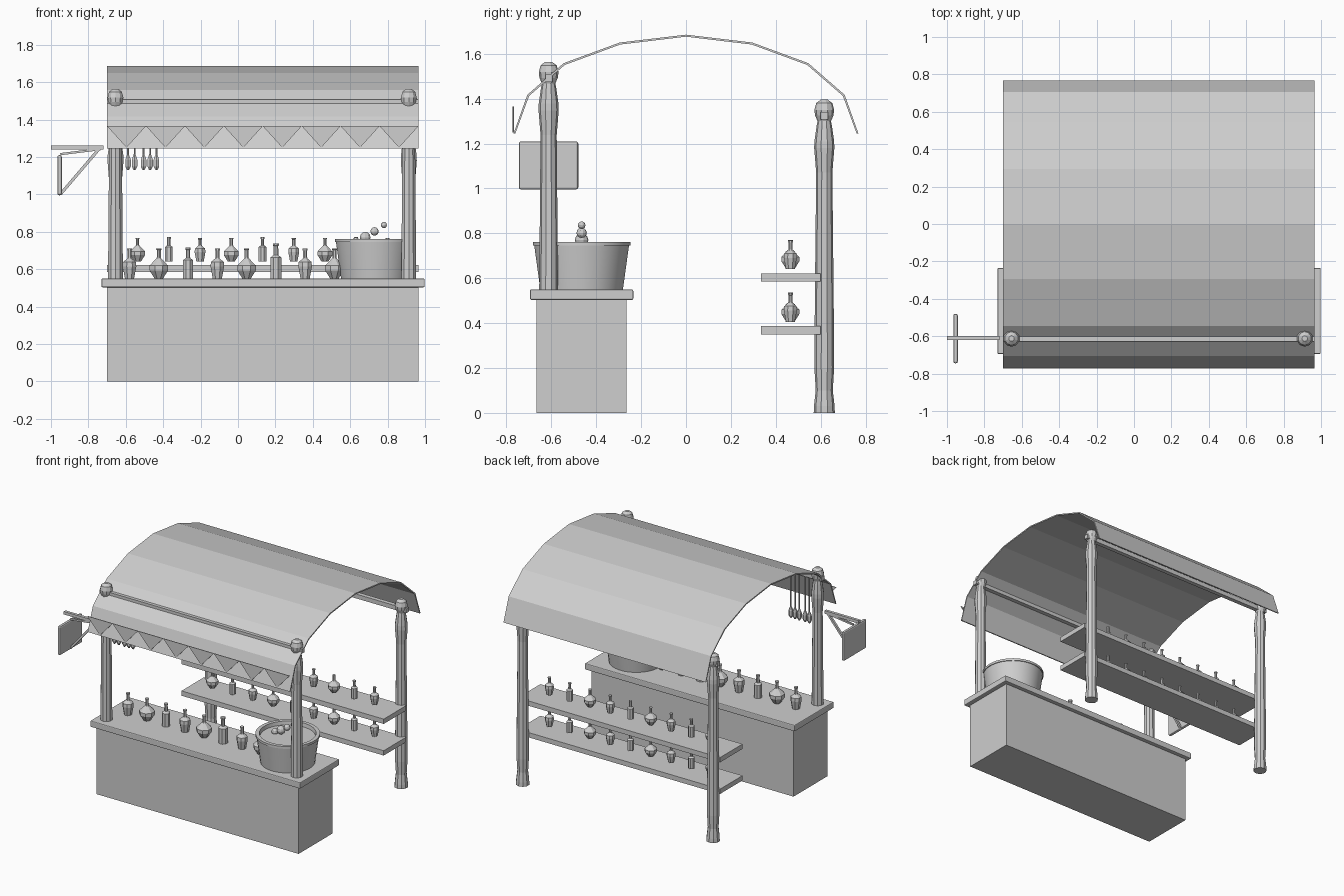
import bpy, bmesh, math
from mathutils import Vector

if "Cube" in bpy.data.objects:
    bpy.data.objects.remove(bpy.data.objects["Cube"])

grey = bpy.data.materials.new("light_grey")
grey.diffuse_color = (0.62, 0.62, 0.62, 1)
grey.use_nodes = True
grey.node_tree.nodes["Principled BSDF"].inputs["Base Color"].default_value = grey.diffuse_color


def finish(name, bm):
    bmesh.ops.recalc_face_normals(bm, faces=bm.faces)
    me = bpy.data.meshes.new(name)
    bm.to_mesh(me)
    bm.free()
    me.materials.append(grey)
    ob = bpy.data.objects.new(name, me)
    bpy.context.collection.objects.link(ob)
    return ob


def box(name, x, y, z, bevel=0.0):
    """Box from (min, max) ranges, optionally with bevelled edges."""
    bm = bmesh.new()
    bmesh.ops.create_cube(bm, size=1)
    for v in bm.verts:
        v.co = [r[0] + (c + 0.5) * (r[1] - r[0]) for c, r in zip(v.co, (x, y, z))]
    ob = finish(name, bm)
    if bevel:
        m = ob.modifiers.new("bevel", 'BEVEL')
        m.width, m.segments = bevel, 2
    return ob


def lathe(name, profile, loc, sides=8, scale=1.0):
    """Revolve (radius, height) points around the vertical axis."""
    bm = bmesh.new()
    rings = []
    for r, z in profile:
        rings.append([bm.verts.new((
            loc[0] + scale * r * math.cos(2 * math.pi * (i + 0.5) / sides),
            loc[1] + scale * r * math.sin(2 * math.pi * (i + 0.5) / sides),
            loc[2] + scale * z)) for i in range(sides)])
    for a, b in zip(rings, rings[1:]):
        for i in range(sides):
            j = (i + 1) % sides
            bm.faces.new((a[i], a[j], b[j], b[i]))
    bm.faces.new(rings[0])
    bm.faces.new(rings[-1])
    return finish(name, bm)


def extrude(name, outline, offset):
    """Extrude a closed outline of 3D points by an offset."""
    bm = bmesh.new()
    a = [bm.verts.new(p) for p in outline]
    b = [bm.verts.new(Vector(p) + Vector(offset)) for p in outline]
    bm.faces.new(a)
    bm.faces.new(b)
    for i in range(len(a)):
        j = (i + 1) % len(a)
        bm.faces.new((a[i], a[j], b[j], b[i]))
    return finish(name, bm)


def strut(name, p, q, t):
    """Square bar between two points in the XZ plane."""
    p, q = Vector(p), Vector(q)
    d = (q - p).normalized()
    n = Vector((-d.z, 0, d.x)) * t / 2
    h = Vector((0, t / 2, 0))
    return extrude(name, [p + n - h, q + n - h, q - n - h, p - n - h], h * 2)


X0, X1 = -0.7, 0.965
POLE_X = (-0.655, 0.913)

# Counter
box("counter_body", (X0, X1), (-0.665, -0.265), (0, 0.505))
box("counter_top", (-0.73, 0.998), (-0.695, -0.235), (0.503, 0.55), 0.006)

# Arched canopy
half = [(0, 1.685), (0.295, 1.65), (0.545, 1.558), (0.707, 1.417), (0.768, 1.245)]
inner = [(0, 1.676), (0.293, 1.641), (0.54, 1.55), (0.699, 1.412), (0.76, 1.245)]
arc = [(-y, z) for y, z in half[:0:-1]] + half
arc += inner[::-1] + [(-y, z) for y, z in inner[1:]]
extrude("canopy", [(X0, y, z) for y, z in arc], (X1 - X0, 0, 0))

# Zigzag pennants along the front edge
step = (X1 - X0) / 8
for i in range(8):
    a = X0 + i * step
    extrude("pennant", [(a, -0.772, 1.365), (a + step, -0.772, 1.365),
                        (a + step / 2, -0.772, 1.25)], (0, 0.005, 0))

# Turned poles with round knobs, and the beams they carry
knob = [(0.03, 1.30), (0.041, 1.325), (0.044, 1.35), (0.036, 1.38), (0.015, 1.396)]
neck = [(0.036, 1.07), (0.045, 1.18), (0.044, 1.21), (0.034, 1.28)]
foot = [(0.047, 0), (0.046, 0.03), (0.038, 0.1), (0.044, 0.2), (0.042, 0.5)]
for x in POLE_X:
    lathe("back_pole", foot + neck + knob, (x, 0.616, 0), 10)
    lathe("front_pole", [(0.042, 0.38)] + neck + knob, (x, -0.612, 0.168), 10)
box("front_beam", (X0, X1), (-0.627, -0.595), (1.475, 1.508))
box("back_beam", (X0, X1), (0.6, 0.632), (1.308, 1.34))

# Bottle shapes: round flask, slim bottle, tapered jar
flask = [(0.025, 0), (0.055, 0.045), (0.055, 0.07), (0.016, 0.108),
         (0.012, 0.115), (0.012, 0.155), (0.015, 0.157), (0.015, 0.163)]
slim = [(0.029, 0), (0.029, 0.1), (0.013, 0.112), (0.012, 0.155),
        (0.015, 0.157), (0.015, 0.168)]
jar = [(0.027, 0), (0.04, 0.065), (0.038, 0.09), (0.015, 0.108),
       (0.012, 0.115), (0.012, 0.152), (0.015, 0.154), (0.015, 0.163)]

# Shelves with nine bottles each
for z in (0.35, 0.585):
    box("shelf", (X0, X1), (0.335, 0.6), (z, z + 0.036))
    for i in range(9):
        lathe("shelf_bottle", (flask, slim, jar)[i % 3],
              (-0.537 + 0.167 * i, 0.465, z + 0.055), 8, 0.78)

# Counter bottles
for i in range(8):
    lathe("counter_bottle", (jar, flask, slim)[i % 3],
          (-0.58 + 0.1565 * i, -0.465, 0.55), 8, 1.12 if i == 5 else 0.98)

# Basin with liquid and rising bubbles
basin = lathe("basin", [(0.185, 0.55), (0.212, 0.745), (0.218, 0.745), (0.218, 0.762),
                        (0.192, 0.762), (0.188, 0.735)], (0.735, -0.465, 0), 32)
basin.data.shade_smooth()
basin.data.set_sharp_from_angle(angle=math.radians(30))
for x, z, r in ((0.63, 0.745, 0.024), (0.68, 0.77, 0.03),
                (0.73, 0.802, 0.023), (0.78, 0.836, 0.017)):
    ball = [(r * max(math.sin(math.pi * k / 6), 0.02), -r * math.cos(math.pi * k / 6))
            for k in range(7)]
    lathe("bubble", ball, (x, -0.465, z), 10)

# Hanging utensils
for x in (-0.588, -0.553, -0.505, -0.47, -0.436):
    lathe("utensil", [(0.006, 1.13), (0.017, 1.15), (0.017, 1.185), (0.005, 1.215),
                      (0.005, 1.48)], (x, -0.611, 0), 6)

# Side sign with its bracket
box("sign_bar", (-1.0, -0.72), (-0.621, -0.6), (1.24, 1.262))
box("sign_panel", (-0.966, -0.942), (-0.745, -0.48), (0.995, 1.21), 0.01)
strut("sign_brace", (-0.95, -0.611, 1.0), (-0.745, -0.611, 1.24), 0.016)
strut("sign_link", (-0.95, -0.611, 1.215), (-0.735, -0.611, 1.242), 0.012)
